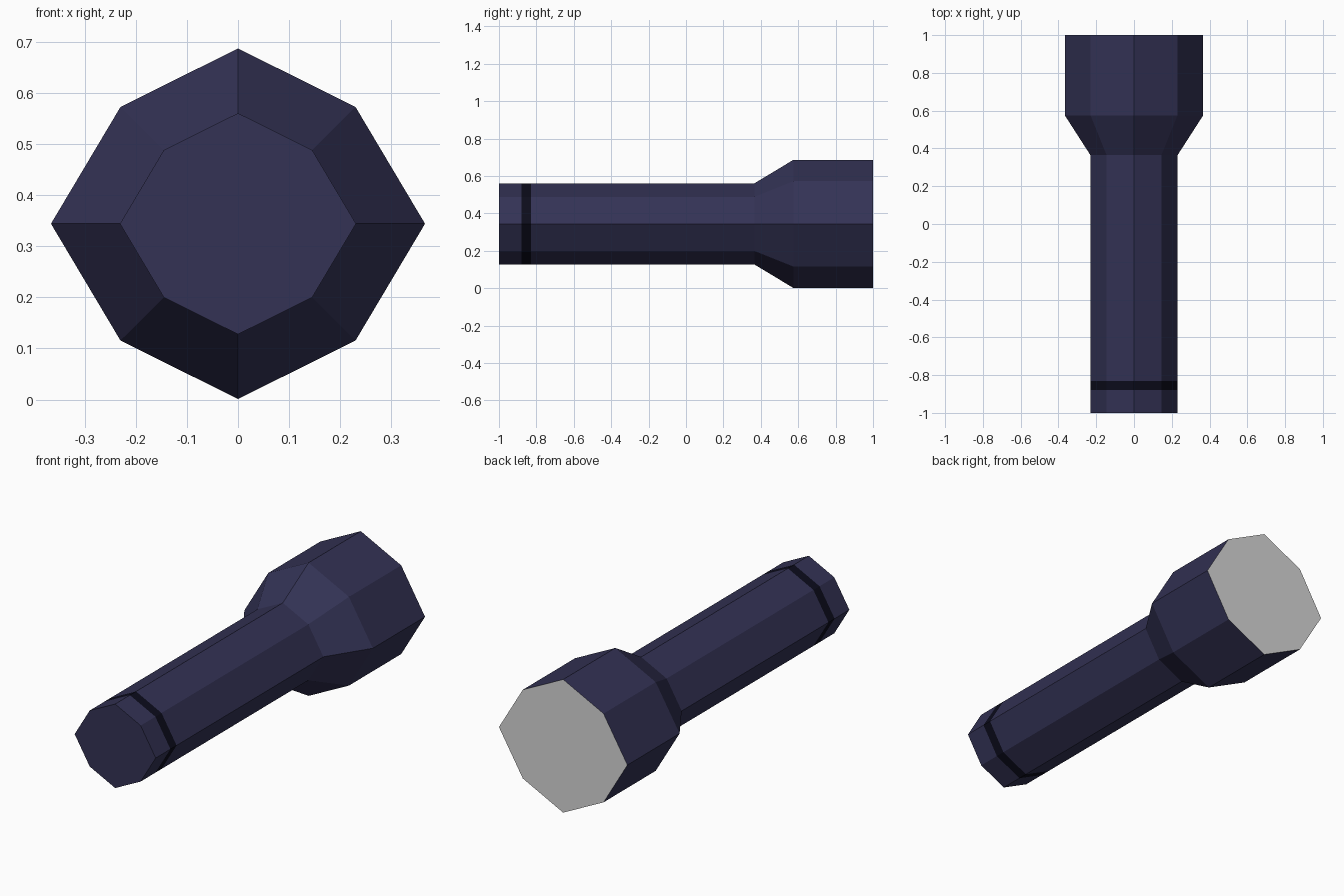
import bpy, bmesh

if "Cube" in bpy.data.objects:
    bpy.data.objects.remove(bpy.data.objects["Cube"])

# Right half of the eight-sided section, as x and z offsets from the axis
HALF = [(0, 0.343), (0.230, 0.2285), (0.366, 0), (0.230, -0.2285)]
SECTION = HALF + [(-x, -z) for x, z in HALF]
AXIS_Z = 0.344
HANDLE = 0.631  # handle size relative to head


def material(name, color):
    m = bpy.data.materials.new(name)
    m.diffuse_color = (*color, 1)
    m.use_nodes = True
    m.node_tree.nodes["Principled BSDF"].inputs["Base Color"].default_value = m.diffuse_color
    return m


navy = material("dark navy", (0.033, 0.032, 0.09))
black = material("near black", (0.0035, 0.0035, 0.011))
grey = material("light grey", (0.68, 0.68, 0.68))


def loft(name, stations, mats, slot=lambda y: 0):
    """Skin the section through (y, scale) stations; slot picks material by face y."""
    bm = bmesh.new()
    rings = [[bm.verts.new((x * s, y, AXIS_Z + z * s)) for x, z in SECTION]
             for y, s in stations]
    n = len(SECTION)
    for a, b in zip(rings, rings[1:]):
        for i in range(n):
            j = (i + 1) % n
            bm.faces.new((a[i], a[j], b[j], b[i]))
    bm.faces.new(rings[0])
    bm.faces.new(rings[-1])
    bmesh.ops.recalc_face_normals(bm, faces=bm.faces)
    for f in bm.faces:
        f.material_index = slot(f.calc_center_median().y)
    me = bpy.data.meshes.new(name)
    bm.to_mesh(me)
    bm.free()
    for m in mats:
        me.materials.append(m)
    ob = bpy.data.objects.new(name, me)
    bpy.context.collection.objects.link(ob)
    return ob


# Body: handle with dark band, flare, head and flush lens on the end
def body_slot(y):
    if -0.88 < y < -0.83:
        return 1
    return 2 if y > 0.99 else 0


loft("flashlight_body",
     [(-1, HANDLE), (-0.88, HANDLE), (-0.83, HANDLE), (0.365, HANDLE), (0.575, 1), (1, 1)],
     [navy, black, grey], body_slot)
